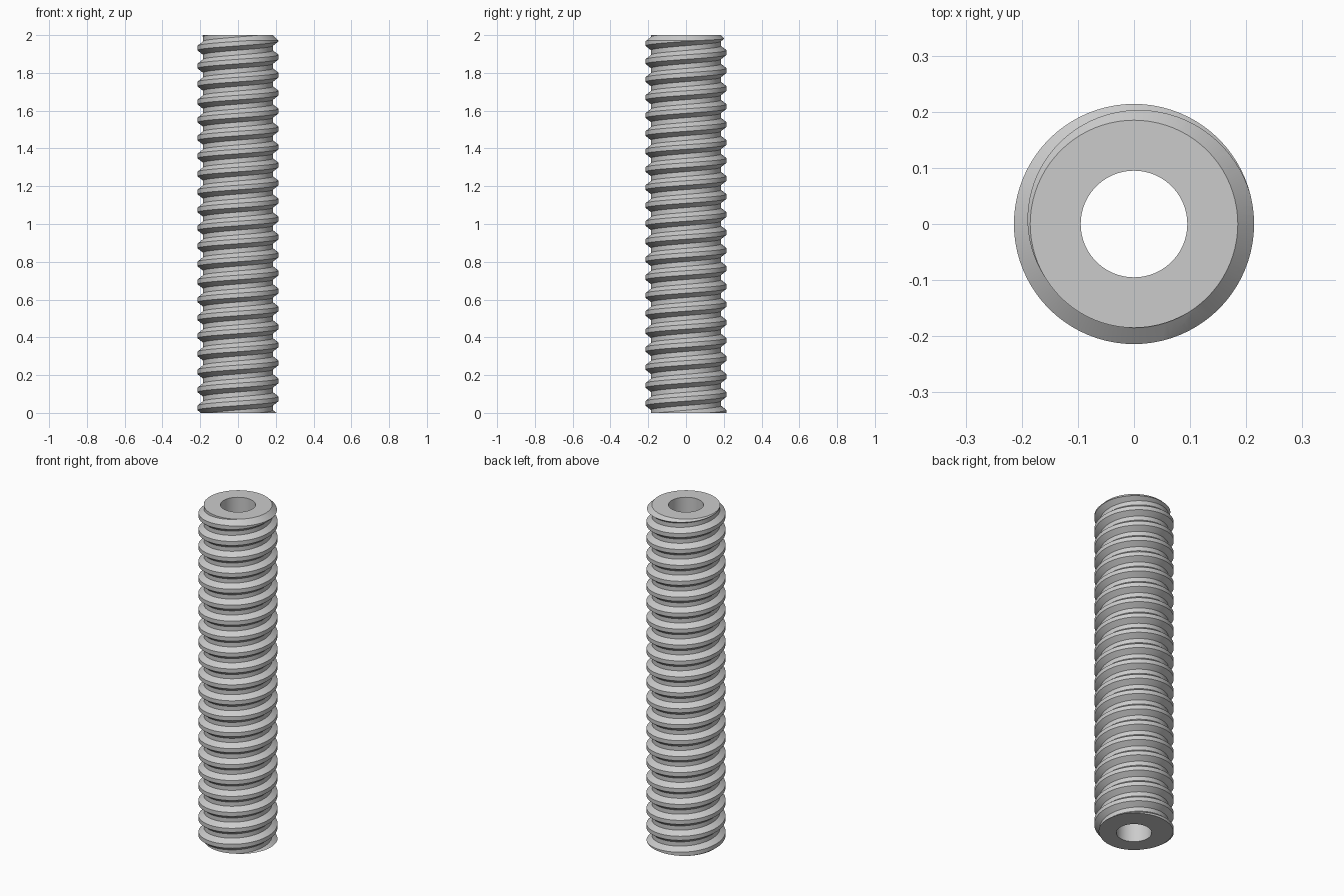
import bpy, bmesh
from math import cos, sin, pi

cube = bpy.data.objects.get("Cube")
if cube:
    bpy.data.objects.remove(cube, do_unlink=True)

HEIGHT = 2.0
TURNS = 21
PITCH = HEIGHT / TURNS
ROOT, CREST, BORE = 0.185, 0.214, 0.095
SEGMENTS = 80
PHASE = -0.021            # crest height where the thread crosses +x
HALF_CREST, HALF_BASE = 0.012, 0.035

steel = bpy.data.materials.new("light grey steel")
steel.use_nodes = True
grey = (0.6, 0.6, 0.6, 1.0)
steel.diffuse_color = grey
steel.node_tree.nodes["Principled BSDF"].inputs["Base Color"].default_value = grey


def make_object(name, bm):
    bmesh.ops.recalc_face_normals(bm, faces=bm.faces)
    mesh = bpy.data.meshes.new(name)
    bm.to_mesh(mesh)
    bm.free()
    mesh.materials.append(steel)
    obj = bpy.data.objects.new(name, mesh)
    bpy.context.collection.objects.link(obj)
    return obj


def ring_point(bm, r, i, z):
    a = 2 * pi * i / SEGMENTS
    return bm.verts.new((r * cos(a), r * sin(a), z))


# Right-handed trapezoidal thread, swept up the shaft and overshooting both ends
bm = bmesh.new()
profile = [(ROOT, -HALF_BASE), (CREST, -HALF_CREST), (CREST, HALF_CREST), (ROOT, HALF_BASE)]
columns = []
for i in range((TURNS + 6) * SEGMENTS):
    rise = PHASE + PITCH * (i / SEGMENTS - 3)
    columns.append([ring_point(bm, r, i, rise + dz) for r, dz in profile])
for i in range(len(columns) - 1):
    a, b = columns[i], columns[i + 1]
    for j in range(3):
        bm.faces.new((a[j], b[j], b[j + 1], a[j + 1]))
    if i + 1 + SEGMENTS < len(columns):
        c, d = columns[i + SEGMENTS], columns[i + 1 + SEGMENTS]
        bm.faces.new((a[3], b[3], d[0], c[0]))

# Trim the overshoot level and cap it
for z, up in ((-0.05, -1), (HEIGHT + 0.05, 1)):
    geom = bm.verts[:] + bm.edges[:] + bm.faces[:]
    bmesh.ops.bisect_plane(bm, geom=geom, plane_co=(0, 0, z), plane_no=(0, 0, up), clear_outer=True)
bmesh.ops.holes_fill(bm, edges=[e for e in bm.edges if e.is_boundary], sides=0)
rod = make_object("threaded_rod", bm)

# Tube envelope: flat bottom, chamfered top, through bore
bm = bmesh.new()
outer = 0.3
section = [(BORE, 0), (outer, 0), (outer, HEIGHT - (outer - ROOT)), (ROOT, HEIGHT), (BORE, HEIGHT)]
rings = [[ring_point(bm, r, i, z) for i in range(SEGMENTS)] for r, z in section]
for k, low in enumerate(rings):
    high = rings[(k + 1) % len(rings)]
    for i in range(SEGMENTS):
        n = (i + 1) % SEGMENTS
        bm.faces.new((low[i], low[n], high[n], high[i]))
envelope = make_object("envelope_cutter", bm)
envelope.hide_render = True

# Cut the rod to length, with its bore and top chamfer
cut = rod.modifiers.new("trim", 'BOOLEAN')
cut.operation = 'INTERSECT'
cut.solver = 'EXACT'
cut.object = envelope
bpy.ops.object.select_all(action='DESELECT')
rod.select_set(True)
bpy.context.view_layer.objects.active = rod
bpy.ops.object.modifier_apply(modifier=cut.name)
bpy.data.objects.remove(envelope, do_unlink=True)

rod.data.materials.clear()
rod.data.materials.append(steel)
bpy.ops.object.shade_smooth_by_angle(angle=pi / 6)
